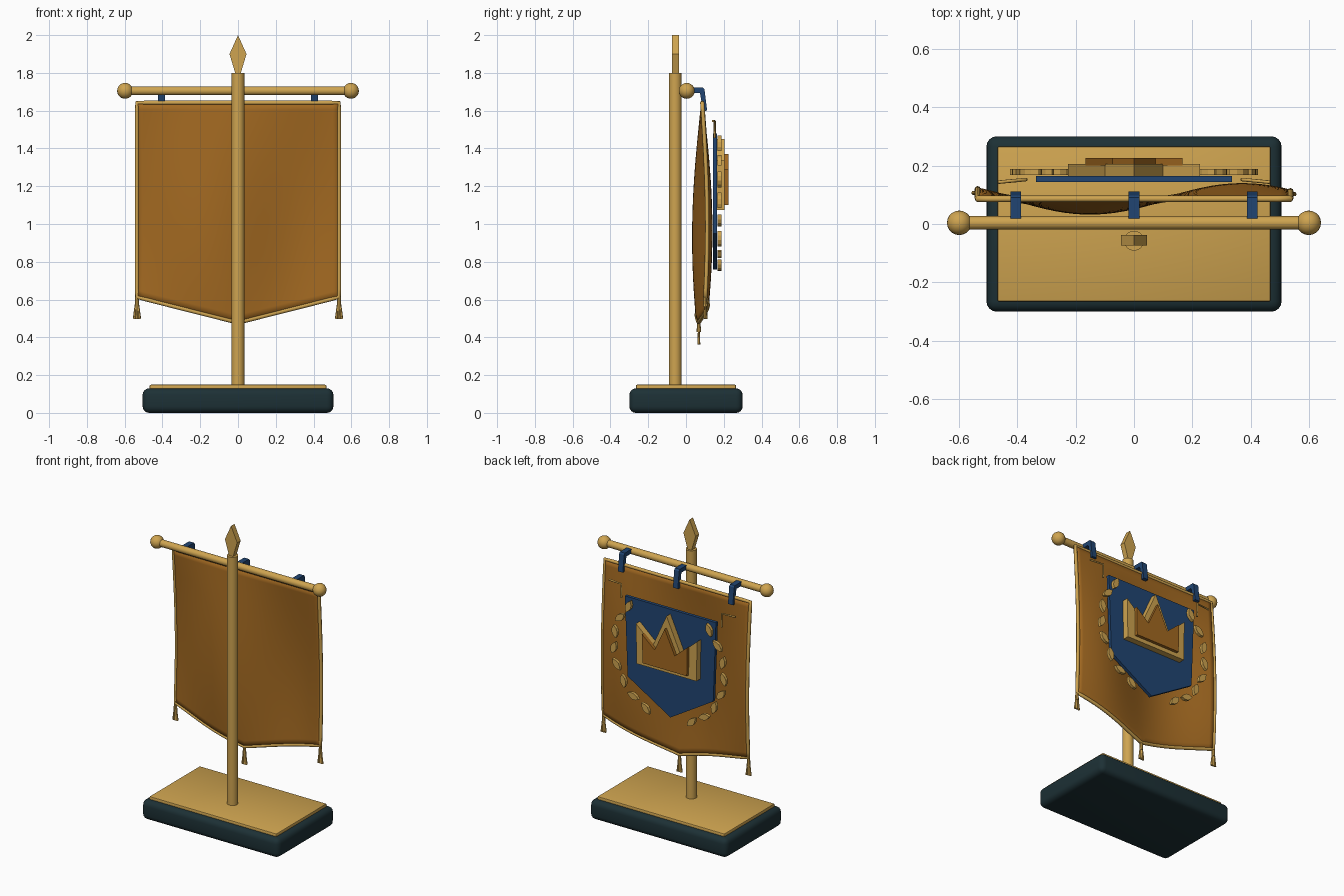
import bpy, bmesh, math
from mathutils import Vector, Matrix

if "Cube" in bpy.data.objects:
    bpy.data.objects.remove(bpy.data.objects["Cube"])


def material(name, rgb):
    m = bpy.data.materials.new(name)
    m.diffuse_color = (*rgb, 1)
    m.use_nodes = True
    m.node_tree.nodes["Principled BSDF"].inputs["Base Color"].default_value = m.diffuse_color
    return m


GOLD = material("gold", (0.62, 0.37, 0.08))
CLOTH = material("ochre_cloth", (0.36, 0.14, 0.015))
BLUE = material("navy", (0.015, 0.06, 0.17))
TEAL = material("dark_teal", (0.012, 0.03, 0.036))


def finish(name, bm, mat, smooth=False):
    bmesh.ops.recalc_face_normals(bm, faces=bm.faces)
    me = bpy.data.meshes.new(name)
    bm.to_mesh(me)
    bm.free()
    me.materials.append(mat)
    ob = bpy.data.objects.new(name, me)
    bpy.context.collection.objects.link(ob)
    if smooth:
        bpy.ops.object.select_all(action='DESELECT')
        ob.select_set(True)
        bpy.context.view_layer.objects.active = ob
        bpy.ops.object.shade_smooth_by_angle(angle=math.radians(40))
    return ob


def box(name, size, loc, mat, bevel, segs):
    bm = bmesh.new()
    bmesh.ops.create_cube(bm, size=1)
    bmesh.ops.scale(bm, vec=size, verts=bm.verts)
    bmesh.ops.translate(bm, vec=loc, verts=bm.verts)
    bmesh.ops.bevel(bm, geom=bm.edges[:], offset=bevel, segments=segs, profile=0.5, affect='EDGES')
    return finish(name, bm, mat, True)


def rod(bm, a, b, r1, r2=None, segs=24):
    # cylinder or cone frustum between two points
    a, b = Vector(a), Vector(b)
    rot = (b - a).to_track_quat('Z', 'Y').to_matrix().to_4x4()
    bmesh.ops.create_cone(bm, cap_ends=True, segments=segs, radius1=r1,
                          radius2=r1 if r2 is None else r2, depth=(b - a).length,
                          matrix=Matrix.Translation((a + b) / 2) @ rot)


def slab(bm, pts, y0, y1):
    # x-z outline extruded along y
    f = bm.faces.new([bm.verts.new((x, y0, z)) for x, z in pts])
    ext = bmesh.ops.extrude_face_region(bm, geom=[f])
    bmesh.ops.translate(bm, vec=(0, y1 - y0, 0),
                        verts=[v for v in ext['geom'] if isinstance(v, bmesh.types.BMVert)])


def mirrored(half):
    # half outline (x >= 0, top to bottom) completed across x = 0
    return half + [(-x, z) for x, z in reversed(half) if x > 0]


# stepped base
box("base", (1.01, 0.6, 0.13), (0, 0, 0.065), TEAL, 0.035, 4)
box("base_plate", (0.935, 0.53, 0.03), (0, 0, 0.134), GOLD, 0.006, 2)

# pole and spear-tip finial
bm = bmesh.new()
rod(bm, (0, -0.057, 0.14), (0, -0.057, 1.8), 0.034)
finish("pole", bm, GOLD, True)
bm = bmesh.new()
slab(bm, mirrored([(0, 2.0), (0.045, 1.9), (0.012, 1.79)]), -0.073, -0.037)
finish("finial", bm, GOLD)

# crossbar with end balls
bm = bmesh.new()
rod(bm, (-0.6, 0.004, 1.705), (0.6, 0.004, 1.705), 0.023)
finish("crossbar", bm, GOLD, True)
bm = bmesh.new()
for s in (-1, 1):
    bmesh.ops.create_uvsphere(bm, u_segments=20, v_segments=12, radius=0.042,
                              matrix=Matrix.Translation((s * 0.598, 0.004, 1.705)))
finish("crossbar_balls", bm, GOLD, True)

# hanging straps
bm = bmesh.new()
strap = [(0.015, 1.722), (0.09, 1.722), (0.098, 1.712), (0.112, 1.6),
         (0.09, 1.598), (0.074, 1.694), (0.015, 1.694)]
for x in (-0.405, 0, 0.405):
    f = bm.faces.new([bm.verts.new((x - 0.018, y, z)) for y, z in strap])
    ext = bmesh.ops.extrude_face_region(bm, geom=[f])
    bmesh.ops.translate(bm, vec=(0.036, 0, 0),
                        verts=[v for v in ext['geom'] if isinstance(v, bmesh.types.BMVert)])
finish("straps", bm, BLUE)

# waving cloth
W, TOP = 0.535, 1.642


def cloth_point(u, v):
    x = -W + 2 * W * u
    bottom = 0.478 + 0.135 * abs(x) / W
    z = TOP + (bottom - TOP) * v
    wave = math.sin(2 * math.pi * (x - 0.11) / 1.04)
    return Vector((x, 0.086 + 0.048 * wave * math.sin(math.pi * 0.79 * v), z))


NU, NV = 32, 28
bm = bmesh.new()
g = [[bm.verts.new(cloth_point(i / NU, j / NV)) for i in range(NU + 1)] for j in range(NV + 1)]
for j in range(NV):
    for i in range(NU):
        bm.faces.new((g[j][i], g[j][i + 1], g[j + 1][i + 1], g[j + 1][i]))
cloth = finish("cloth", bm, CLOTH, True)
mod = cloth.modifiers.new("thickness", 'SOLIDIFY')
mod.thickness, mod.offset = 0.012, 0


def cord(name, pts, r, cyclic=False):
    cu = bpy.data.curves.new(name, 'CURVE')
    cu.dimensions = '3D'
    cu.bevel_depth, cu.bevel_resolution, cu.use_fill_caps = r, 2, True
    sp = cu.splines.new('POLY')
    sp.points.add(len(pts) - 1)
    for p, co in zip(sp.points, pts):
        p.co = (*co, 1)
    sp.use_cyclic_u = cyclic
    cu.materials.append(GOLD)
    ob = bpy.data.objects.new(name, cu)
    bpy.context.collection.objects.link(ob)


# gold edging around the cloth
N = 24
edge = ([cloth_point(i / N, 0) for i in range(N)] + [cloth_point(1, i / N) for i in range(N)]
        + [cloth_point(1 - i / N, 1) for i in range(N)] + [cloth_point(0, 1 - i / N) for i in range(N)])
cord("edging", edge, 0.011, True)

# corner brackets
for s, n in ((-1, "left"), (1, "right")):
    cord("corner_bracket_" + n, [(s * 0.465, 0.143, 1.545), (s * 0.37, 0.152, 1.545),
                                 (s * 0.37, 0.152, 1.455)], 0.006)

# tassels
bm = bmesh.new()
for u in (0, 0.5, 1):
    p = cloth_point(u, 1)
    rod(bm, p, p - Vector((0, 0, 0.05)), 0.009, 0.012, 8)
    for dx in (-0.014, 0, 0.014):
        rod(bm, p + Vector((dx * 0.5, 0, -0.04)), p + Vector((dx, 0, -0.115)), 0.005, 0.008, 6)
finish("tassels", bm, GOLD)

# shield panel
bm = bmesh.new()
slab(bm, [(-0.335, 1.48), (0.335, 1.48), (0.315, 0.95), (0, 0.76), (-0.315, 0.95)], 0.143, 0.164)
finish("shield", bm, BLUE)

# layered crown
crown = mirrored([(0, 1.45), (0.1, 1.23), (0.225, 1.34), (0.22, 1.075)])
bm = bmesh.new()
slab(bm, crown, 0.16, 0.205)
finish("crown", bm, GOLD)
bm = bmesh.new()
slab(bm, [(x * 0.74, 1.17 + (z - 1.17) * 0.72) for x, z in crown], 0.2, 0.225)
finish("crown_inlay", bm, CLOTH)

# leaf wreath on both sides
bm = bmesh.new()
leaf = [(0, 0.044), (0.016, 0.022), (0.021, 0), (0.014, -0.024),
        (0, -0.042), (-0.014, -0.024), (-0.021, 0), (-0.016, 0.022)]
for s in (-1, 1):
    for k in range(8):
        a = math.radians(43 - 15.5 * k)
        t = a + math.radians(22 if k % 2 else -22)
        cx, cz = 0.405 * math.cos(a), 1.15 + 0.405 * math.sin(a)
        pts = [(s * (cx + x * math.cos(t) - z * math.sin(t)),
                cz + x * math.sin(t) + z * math.cos(t)) for x, z in leaf]
        slab(bm, pts, 0.168, 0.188)
finish("leaf_wreath", bm, GOLD)
